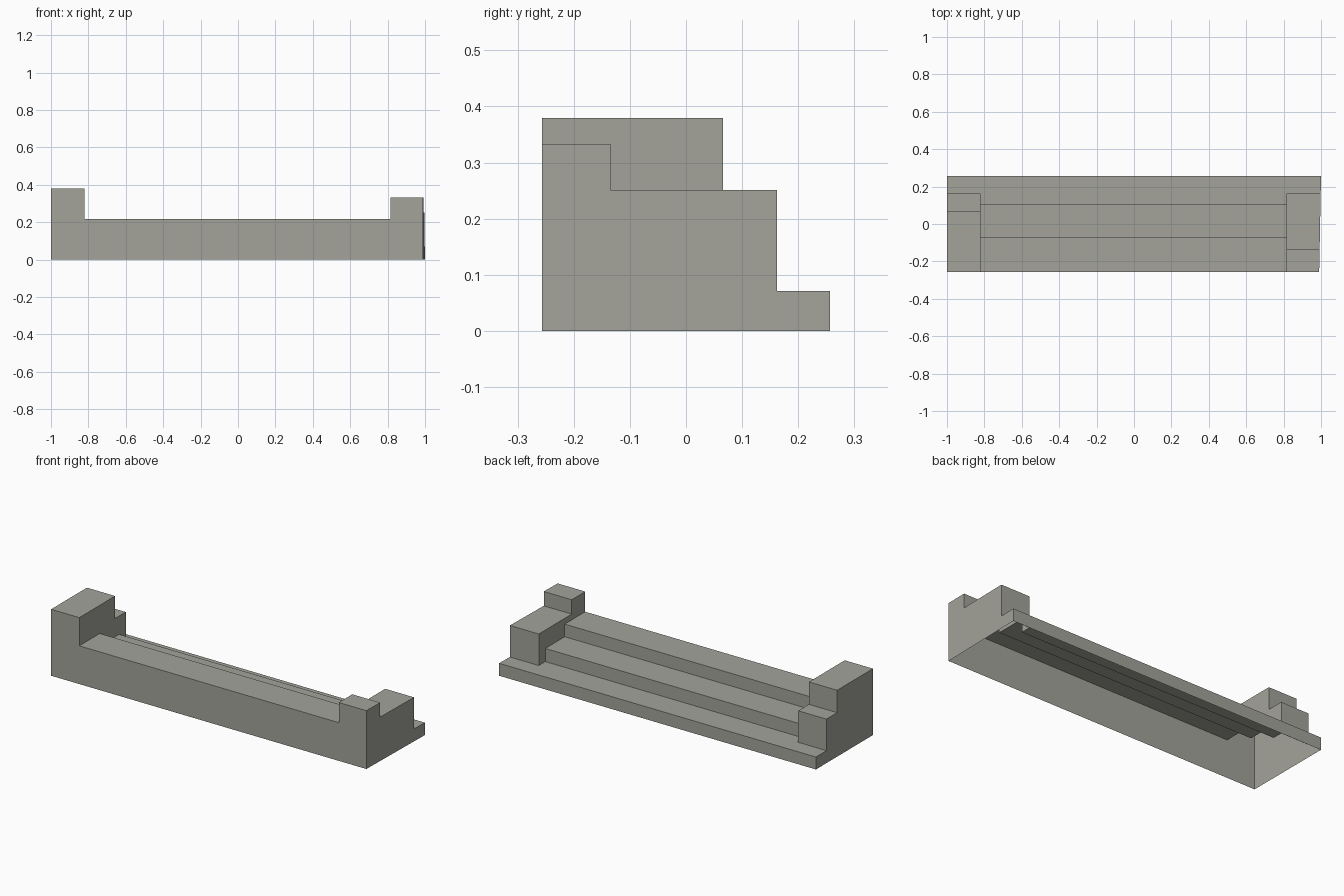
import bpy, bmesh, math

if "Cube" in bpy.data.objects:
    bpy.data.objects.remove(bpy.data.objects["Cube"])

stone = bpy.data.materials.new("warm_grey")
stone.diffuse_color = (0.37, 0.37, 0.33, 1)
stone.use_nodes = True
stone.node_tree.nodes["Principled BSDF"].inputs["Base Color"].default_value = stone.diffuse_color

# Each section across x: list of (back y of the tread, tread height), front to back
FRONT, BACK = -0.257, 0.257
X_CUTS = [-1.0, -0.822, 0.816, 0.995]
SECTIONS = [
    [(0.066, 0.379), (0.162, 0.251), (BACK, 0.071)],    # left end block
    [(-0.072, 0.218), (0.103, 0.146), (BACK, 0.071)],   # middle steps
    [(-0.135, 0.333), (0.162, 0.251), (BACK, 0.071)],   # right end block
]
Y_CUTS = sorted({FRONT} | {y for s in SECTIONS for y, _ in s})


def height(i, j):
    """Tread height of a cell; zero outside the outline."""
    if not (0 <= i < len(SECTIONS) and 0 <= j < len(Y_CUTS) - 1):
        return 0.0
    mid = (Y_CUTS[j] + Y_CUTS[j + 1]) / 2
    return next(z for y, z in SECTIONS[i] if mid < y)


bm = bmesh.new()


def quad(*pts):
    bm.faces.new([bm.verts.new(p) for p in pts])


# Treads, then risers wherever neighbouring cells differ (open underneath)
nx, ny = len(SECTIONS), len(Y_CUTS) - 1
for i in range(nx + 1):
    for j in range(ny + 1):
        h = height(i, j)
        if i < nx and j < ny:
            x0, x1, y0, y1 = X_CUTS[i], X_CUTS[i + 1], Y_CUTS[j], Y_CUTS[j + 1]
            quad((x0, y0, h), (x1, y0, h), (x1, y1, h), (x0, y1, h))
        if j < ny:      # walls facing left or right
            a, x, y0, y1 = height(i - 1, j), X_CUTS[i], Y_CUTS[j], Y_CUTS[j + 1]
            if a != h:
                quad((x, y0, a), (x, y0, h), (x, y1, h), (x, y1, a))
        if i < nx:      # walls facing front or back
            a, y, x0, x1 = height(i, j - 1), Y_CUTS[j], X_CUTS[i], X_CUTS[i + 1]
            if a != h:
                quad((x0, y, a), (x1, y, a), (x1, y, h), (x0, y, h))

# Right end is very slightly out of square
for v in bm.verts:
    if v.co.x > 0.9:
        v.co.x += 0.01 * v.co.y / (BACK - FRONT)

bmesh.ops.remove_doubles(bm, verts=bm.verts[:], dist=1e-5)
bmesh.ops.dissolve_limit(bm, angle_limit=math.radians(0.5),
                         verts=bm.verts[:], edges=bm.edges[:])

mesh = bpy.data.meshes.new("stepped_bench")
bm.to_mesh(mesh)
bm.free()
mesh.materials.append(stone)
bench = bpy.data.objects.new("stepped_bench", mesh)
bpy.context.collection.objects.link(bench)
